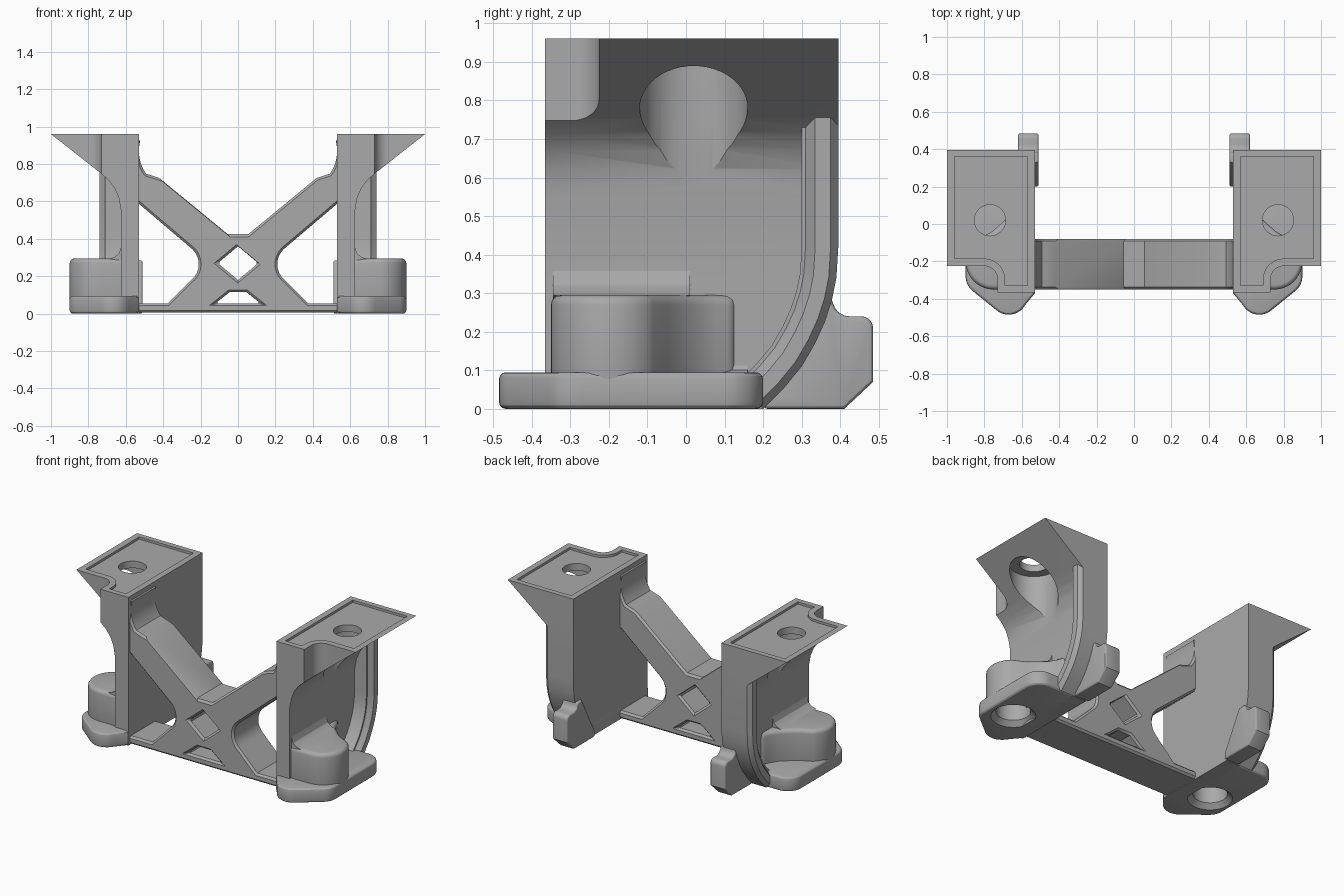
import bpy, bmesh, math
from mathutils import Vector

if "Cube" in bpy.data.objects:
    bpy.data.objects.remove(bpy.data.objects["Cube"])

grey = bpy.data.materials.new("mid grey")
grey.use_nodes = True
grey.diffuse_color = (0.4, 0.4, 0.4, 1)
grey.node_tree.nodes["Principled BSDF"].inputs["Base Color"].default_value = (0.4, 0.4, 0.4, 1)


def finish(bm, name):
    bmesh.ops.recalc_face_normals(bm, faces=bm.faces)
    mesh = bpy.data.meshes.new(name)
    bm.to_mesh(mesh)
    bm.free()
    mesh.materials.append(grey)
    ob = bpy.data.objects.new(name, mesh)
    bpy.context.collection.objects.link(ob)
    return ob


def prism(name, outline, axis, lo, hi):
    """Extrude a 2D outline along an axis; the other two axes keep their order."""
    bm = bmesh.new()
    verts = []
    for p in outline:
        co = list(p)
        co.insert("xyz".index(axis), lo)
        verts.append(bm.verts.new(co))
    face = bm.faces.new(verts)
    new = bmesh.ops.extrude_face_region(bm, geom=[face])["geom"]
    shift = Vector([hi - lo if a == axis else 0 for a in "xyz"])
    bmesh.ops.translate(bm, vec=shift, verts=[v for v in new if isinstance(v, bmesh.types.BMVert)])
    return finish(bm, name)


def arc(cx, cy, r, a, b, n=10):
    steps = [math.radians(a + (b - a) * i / n) for i in range(n + 1)]
    return [(cx + r * math.cos(t), cy + r * math.sin(t)) for t in steps]


def rod(cx, cy, r1, r2, lo, hi):
    bm = bmesh.new()
    bmesh.ops.create_cone(bm, cap_ends=True, segments=48, radius1=r1, radius2=r2, depth=hi - lo)
    bmesh.ops.translate(bm, vec=(cx, cy, (lo + hi) / 2), verts=bm.verts)
    return finish(bm, "cutter")


def bake(ob):
    dg = bpy.context.evaluated_depsgraph_get()
    mesh = bpy.data.meshes.new_from_object(ob.evaluated_get(dg))
    ob.modifiers.clear()
    ob.data = mesh


def boolean(ob, tools, mode="DIFFERENCE", keep=False):
    for tool in tools:
        mod = ob.modifiers.new("cut", "BOOLEAN")
        mod.operation, mod.object, mod.solver = mode, tool, "EXACT"
        bake(ob)
        if not keep:
            bpy.data.objects.remove(tool)


def bevel(ob, width, segments=1, angle=60):
    mod = ob.modifiers.new("bevel", "BEVEL")
    mod.width, mod.segments = width, segments
    mod.limit_method, mod.angle_limit = "ANGLE", math.radians(angle)
    bake(ob)


def smooth(ob, mirror=True):
    if mirror:
        ob.modifiers.new("mirror", "MIRROR").use_mirror_merge = False
        bake(ob)
    bpy.ops.object.select_all(action="DESELECT")
    ob.select_set(True)
    bpy.context.view_layer.objects.active = ob
    bpy.ops.object.shade_smooth_by_angle(angle=math.radians(28))


# Curved rear edge of the side wall, from the top down (y, z)
rear = [(0.395, 0.42)] + [(0.39, 0.34), (0.378, 0.28), (0.36, 0.225), (0.335, 0.17),
                          (0.3, 0.11), (0.255, 0.055), (0.2, 0)]

# Side wall flaring out into the overhanging top
flare = [(0.53, 0), (0.53, 0.96), (1, 0.96), (0.735, 0.752), (0.69, 0.712),
         (0.66, 0.672), (0.638, 0.62), (0.625, 0.55), (0.625, 0)]
wall = prism("side_wall", flare, "y", -0.365, 0.395)
boolean(wall, [prism("side", [(-0.365, 0), (-0.365, 1), (0.395, 1)] + rear, "x", 0.4, 1.1)], "INTERSECT")
notch = [(1.1, -0.5), (1.1, -0.225), (0.8, -0.225)] + arc(0.8, -0.295, 0.07, 90, 180) + [(0.73, -0.5)]
inset = [(0.57, -0.33), (0.69, -0.33)] + arc(0.8, -0.295, 0.11, 180, 90) + \
        [(0.96, -0.185), (0.96, 0.36), (0.57, 0.36)]
boolean(wall, [prism("notch", notch, "z", 0.5, 1.1),
               prism("corner", [(1.1, 0.3), (1.1, 0.5), (0.9, 0.5)], "z", 0.5, 1.1),
               prism("recess", inset, "z", 0.945, 1.1),
               rod(0.77, 0.02, 0.14, 0.14, 0.5, 0.9),
               rod(0.77, 0.02, 0.083, 0.083, 0.85, 1.1)])
smooth(wall)

# Chamfered flange swept along the rear edge
section = [(0, 0.56), (0, 0.715), (0.02, 0.74), (0.06, 0.74), (0.085, 0.71), (0.095, 0.71), (0.095, 0.56)]
path = [Vector(p) for p in [(0.395, 0.79)] + rear]
bm = bmesh.new()
rings = []
for i, p in enumerate(path):
    t = (path[min(i + 1, len(path) - 1)] - path[max(i - 1, 0)]).normalized()
    inward = Vector((t.y, -t.x))
    rings.append([bm.verts.new((x, p.x + d * inward.x, max(p.y + d * inward.y, 0))) for d, x in section])
for a, b in zip(rings, rings[1:]):
    for k in range(len(section)):
        m = (k + 1) % len(section)
        bm.faces.new((a[k], a[m], b[m], b[k]))
bm.faces.new(rings[0])
bm.faces.new(rings[-1])
smooth(finish(bm, "rear_flange"))

# Foot and boss share one blind socket from below
foot_outline = [(0.53, 0.2)] + arc(0.8, 0.1, 0.1, 90, 0) + [(0.9, -0.27)] + \
    arc(0.8, -0.28, 0.1, 0, -50) + arc(0.67, -0.385, 0.1, -50, -150) + [(0.53, -0.37)]
foot = prism("foot", foot_outline, "z", 0, 0.095)
bevel(foot, 0.018, 3)
boss_outline = [(0.57, -0.35)] + arc(0.75, -0.2, 0.15, -90, 50, 20) + \
    arc(0.91, 0.05, 0.15, 225, 180, 5)[:1] + [(0.765, -0.045), (0.725, -0.01), (0.68, 0.03), (0.65, 0.08),
                                              (0.63, 0.13), (0.57, 0.13)]
boss_outline = [p for i, p in enumerate(boss_outline) if i != 22]
boss = prism("boss", boss_outline, "z", 0.05, 0.295)
bevel(boss, 0.025, 4)
socket = [rod(0.74, -0.2, 0.1, 0.1, -0.1, 0.22), rod(0.74, -0.2, 0.15, 0.1, -0.02, 0.03)]
boolean(foot, socket, keep=True)
boolean(boss, socket)
smooth(foot)
smooth(boss)

# Fillets where the boss top and the foot meet the wall
smooth(prism("boss_fillet", [(0.6, 0.28), (0.69, 0.294), (0.66, 0.302), (0.637, 0.322), (0.624, 0.36), (0.6, 0.36)],
             "y", -0.345, 0.01))
smooth(prism("foot_fillet", [(0.6, 0.08), (0.645, 0.094), (0.63, 0.101), (0.624, 0.115), (0.6, 0.115)],
             "y", -0.2, 0.16))

# Rear tab with a chamfered underside
tab_side = [(0.2, 0), (0.41, 0), (0.485, 0.07)] + arc(0.455, 0.21, 0.03, 0, 90, 5) + \
    arc(0.425, 0.285, 0.045, 270, 180, 6) + [(0.33, 0.285), (0.2, 0.04)]
tab = prism("rear_tab", tab_side, "x", 0.51, 0.62)
bevel(tab, 0.02, 3, 75)
smooth(tab)

# Crossed brace between the brackets
half = [(0.055, 0.425), (0.42, 0.725)] + arc(0.32, 0.87, 0.21, -48, 15)[2:] + [(0.56, 0.95), (0.56, 0.005)]
brace = prism("cross_brace", half + [(-x, z) for x, z in reversed(half)], "y", -0.35, -0.08)
window = [(0.58, 0.63)] + arc(0.32, 0.265, 0.11, 129, 230, 14) + [(0.375, 0.055), (0.58, 0.055)]
cutters = [prism("window", [(s * x, z) for x, z in window], "y", -1, 1) for s in (1, -1)]
cutters.append(prism("diamond", [(0.108, 0.27), (0, 0.36), (-0.108, 0.27), (0, 0.18)], "y", -1, 1))
cutters.append(prism("slot", [(0.12, 0.055), (0.045, 0.115), (-0.045, 0.115), (-0.12, 0.055)], "y", -1, 1))
boolean(brace, cutters)
bevel(brace, 0.015, 1, 80)
smooth(brace, mirror=False)
